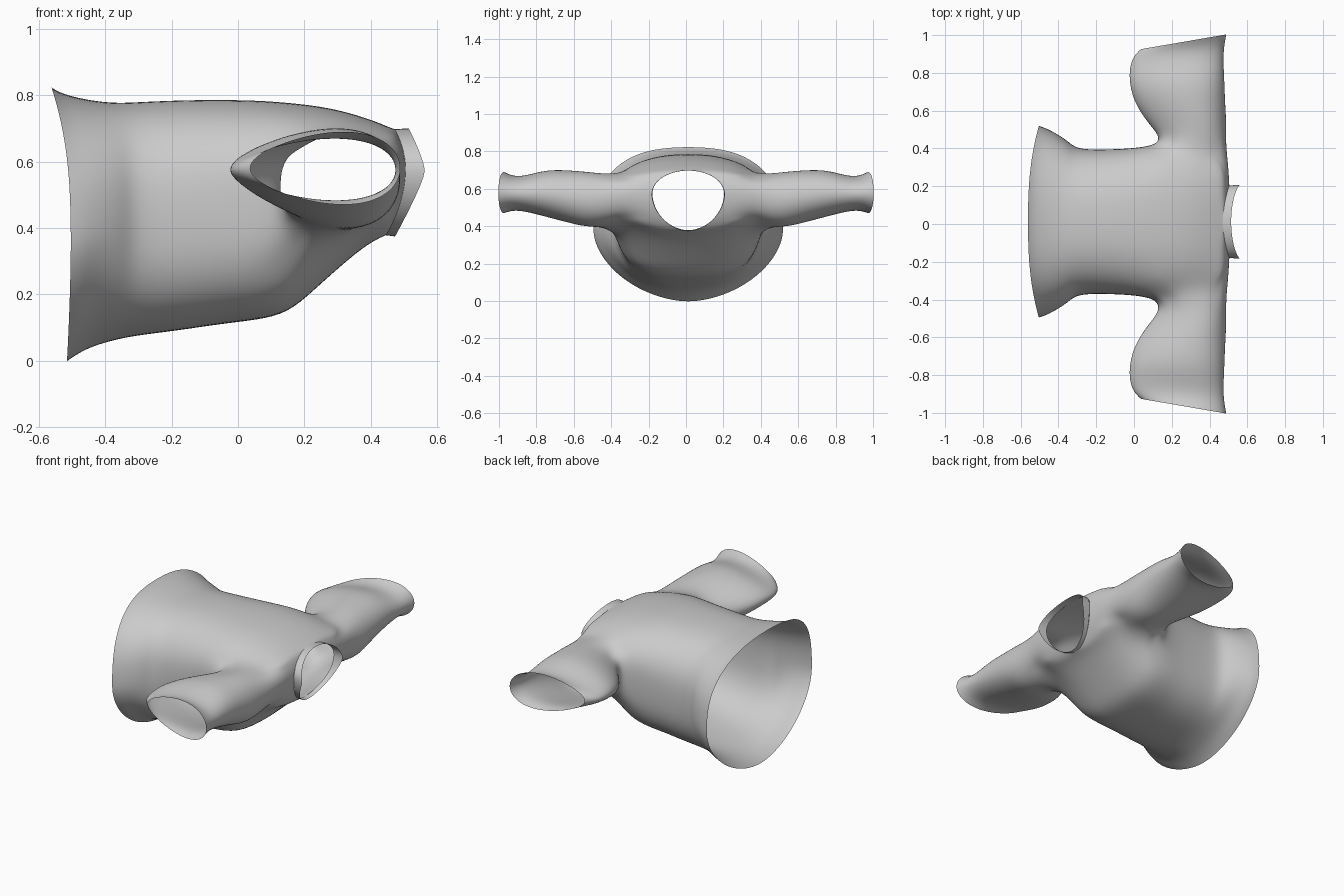
import bpy, bmesh
from math import sin, cos, pi

if "Cube" in bpy.data.objects:
    bpy.data.objects.remove(bpy.data.objects["Cube"])

N = 32          # points round the body
M = 20          # points round a sleeve
SHIFT = 0.012   # the cloth hangs slightly towards the back


def power(v, e):
    return (abs(v) ** (2 / e)) * (1 if v >= 0 else -1)


def body_ring(xt, xs, xb, w, zt, zs, zb, et, eb, bend=2):
    """Super-ellipse in the y-z plane; x bends between top, side and bottom."""
    pts = []
    for j in range(N):
        c, s = cos(2 * pi * j / N), sin(2 * pi * j / N)
        e, xe, ze = (et, xt, zt) if s >= 0 else (eb, xb, zb)
        pts.append((xs + (xe - xs) * abs(s) ** bend, SHIFT + w * power(c, e),
                    zs + abs(ze - zs) * power(s, e)))
    return pts


def sleeve_ring(side, y0, y1, x0, x1, zt, zb):
    """Teardrop in the x-z plane, thin on the underarm side, slanted in y."""
    pts = []
    for i in range(M):
        c, s = cos(2 * pi * i / M), sin(2 * pi * i / M)
        pts.append(((x0 + x1) / 2 - (x1 - x0) / 2 * c,
                    side * ((y0 + y1) / 2 - (y1 - y0) / 2 * c),
                    (zt + zb) / 2 + (zt - zb) / 2 * s * (0.98 - 0.28 * c)))
    return pts


def bridge(bm, a, b, skip=()):
    n = len(a)
    for i in range(n):
        if i not in skip:
            k = (i + 1) % n
            bm.faces.new((a[i], a[k], b[k], b[i]))


def finish(bm, name, levels):
    bmesh.ops.recalc_face_normals(bm, faces=bm.faces)
    for f in bm.faces:
        f.smooth = True
    me = bpy.data.meshes.new(name)
    bm.to_mesh(me)
    bm.free()
    ob = bpy.data.objects.new(name, me)
    bpy.context.collection.objects.link(ob)
    sub = ob.modifiers.new("smooth", 'SUBSURF')
    sub.levels = sub.render_levels = levels
    return ob


# x top / side / bottom, half width, z top / side / bottom, roundness top / bottom
BODY = [
    (-.562, -.503, -.515, .510, .825, .38, -.004, 2.5, 1.8),   # hem edge
    (-.530, -.470, -.490, .500, .805, .38, .015, 2.5, 1.85),
    (-.450, -.420, -.440, .475, .786, .40, .042, 2.5, 1.9),
    (-.370, -.350, -.365, .430, .777, .42, .063, 2.5, 2.2),
    (-.305, -.305, -.305, .386, .780, .44, .075, 2.5, 2.6),    # hem crease
    (-.180, -.180, -.180, .383, .786, .46, .090, 2.5, 2.8),
    (-.050, -.050, -.050, .387, .787, .49, .110, 2.5, 2.9),
    (.060, .060, .060, .398, .785, .52, .122, 2.5, 3.0),
    (.150, .150, .150, .415, .778, .54, .142, 2.5, 2.8),       # underarm
    (.225, .225, .225, .415, .770, .55, .208, 2.4, 2.5),
    (.310, .310, .310, .410, .755, .56, .285, 2.4, 2.3),
    (.400, .400, .380, .405, .727, .57, .343, 2.3, 2.2),
    (.450, .490, .420, .390, .706, .58, .366, 2.2, 2.1),       # shoulder
    (.465, .500, .435, .290, .700, .575, .373, 2.1, 2.0),
    (.472, .505, .446, .195, .698, .575, .378, 2.0, 1.9),      # neckline
]

# y underarm / shoulder side, x range, z top / bottom
SLEEVE = [
    (.450, .45, .165, .496, .692, .376),
    (.540, .54, .066, .492, .692, .397),
    (.640, .64, .000, .486, .700, .422),
    (.740, .76, -.028, .482, .702, .452),
    (.830, .88, -.028, .476, .668, .480),
    (.890, .95, -.005, .482, .668, .486),
    (.925, 1.004, .033, .492, .690, .470),                     # cuff edge
]

# Armhole outline as (ring, column up from the side line)
ARMHOLE = [(8, 0), (8, 1), (8, 2), (9, 2), (9, 3), (10, 3), (11, 3), (11, 2),
           (12, 2), (12, 1), (12, 0), (12, -1), (12, -2), (11, -2), (11, -3),
           (10, -3), (9, -3), (9, -2), (8, -2), (8, -1)]


def column(side, k):
    return k % N if side > 0 else (N // 2 - k) % N


# Shirt: body tube with two open armholes, sleeves grown from their edges
bm = bmesh.new()
rings = [[bm.verts.new(p) for p in body_ring(*r)] for r in BODY]
for r in range(len(rings) - 1):
    skip = set()
    if 8 <= r < 12:
        reach = 3 if r in (9, 10) else 2
        for k in range(-reach, reach):
            skip.add(column(1, k))
            skip.add(column(-1, k + 1))
    bridge(bm, rings[r], rings[r + 1], skip)
seam = []
for side in (1, -1):
    last = [rings[r][column(side, k)] for r, k in ARMHOLE]
    seam += last
    for n, st in enumerate(SLEEVE):
        ring = [bm.verts.new(p) for p in sleeve_ring(side, *st)]
        bridge(bm, last, ring)
        last = ring
        if n == 0:
            seam += ring
    # body vertices just outside the armhole corners
    seam += [rings[r][column(side, k)] for r in (8, 12) for k in (3, -3)]
loose = [v for v in bm.verts if not v.link_faces]
bmesh.ops.delete(bm, geom=loose, context='VERTS')
# Relax the armhole seams so the sleeves flow into the body
for _ in range(3):
    bmesh.ops.smooth_vert(bm, verts=seam, factor=0.5,
                          use_axis_x=True, use_axis_y=True, use_axis_z=True)
finish(bm, "shirt_body_and_sleeves", 2)

# Collar band standing up from the neckline
COLLAR = [
    (.470, .505, .444, .193, .699, .575, .377, 2.0, 1.9),
    (.514, .564, .472, .197, .700, .570, .373, 2.0, 1.8, 1.3),
]
bm = bmesh.new()
lo, hi = [[bm.verts.new(p) for p in body_ring(*r)] for r in COLLAR]
bridge(bm, lo, hi)
finish(bm, "collar", 1)
